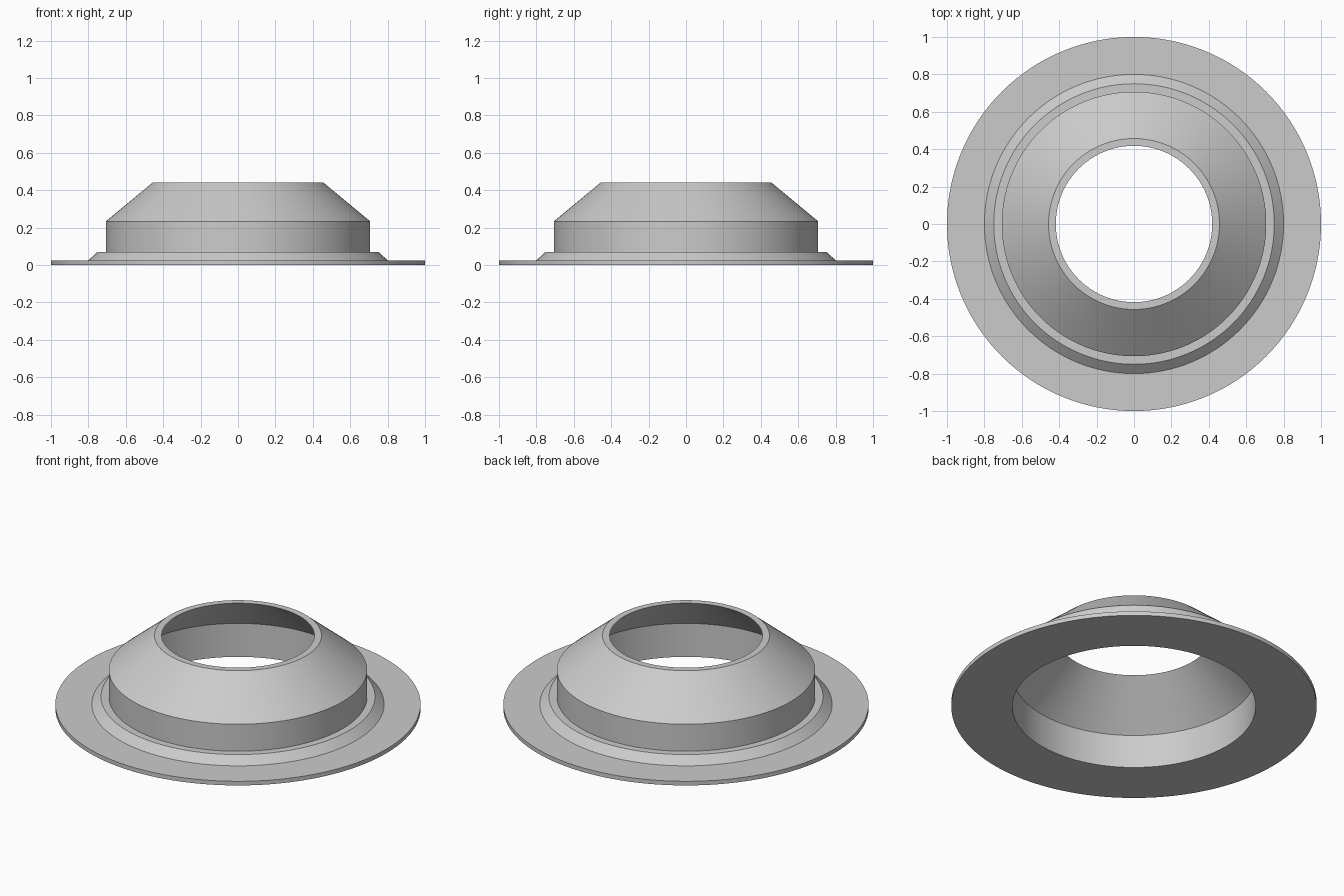
import bpy, bmesh, math
from mathutils import Matrix

cube = bpy.data.objects.get("Cube")
if cube:
    bpy.data.objects.remove(cube, do_unlink=True)

# Plain grey material
GREY = (0.6, 0.6, 0.6, 1)
grey = bpy.data.materials.new("plain_grey")
grey.use_nodes = True
grey.diffuse_color = GREY
grey.node_tree.nodes["Principled BSDF"].inputs["Base Color"].default_value = GREY


def lathe(name, profile, material, sides=128):
    """Revolve a closed (radius, height) profile around z."""
    bm = bmesh.new()
    rings = []
    for i in range(sides):
        turn = Matrix.Rotation(math.tau * i / sides, 3, "Z")
        rings.append([bm.verts.new(turn @ bm_point) for bm_point in
                      (Matrix.Identity(3) @ p for p in profile)])
    n = len(profile)
    for i in range(sides):
        a, b = rings[i], rings[(i + 1) % sides]
        for j in range(n):
            k = (j + 1) % n
            bm.faces.new((a[j], b[j], b[k], a[k]))
    bmesh.ops.recalc_face_normals(bm, faces=bm.faces)
    mesh = bpy.data.meshes.new(name)
    bm.to_mesh(mesh)
    bm.free()
    mesh.materials.append(material)
    obj = bpy.data.objects.new(name, mesh)
    bpy.context.collection.objects.link(obj)
    bpy.ops.object.select_all(action="DESELECT")
    obj.select_set(True)
    bpy.context.view_layer.objects.active = obj
    bpy.ops.object.shade_smooth_by_angle(angle=math.radians(20))
    return obj


from mathutils import Vector

# Flange, bevelled step, upright collar, cone and hollow inside
outer = [(1, 0), (1, 0.025), (0.8, 0.025), (0.75, 0.07), (0.707, 0.07),
         (0.707, 0.233), (0.457, 0.44)]
inner = [(0.418, 0.44), (0.666, 0.202), (0.666, 0)]
lathe("flanged_collar", [Vector((r, 0, z)) for r, z in outer + inner], grey)
